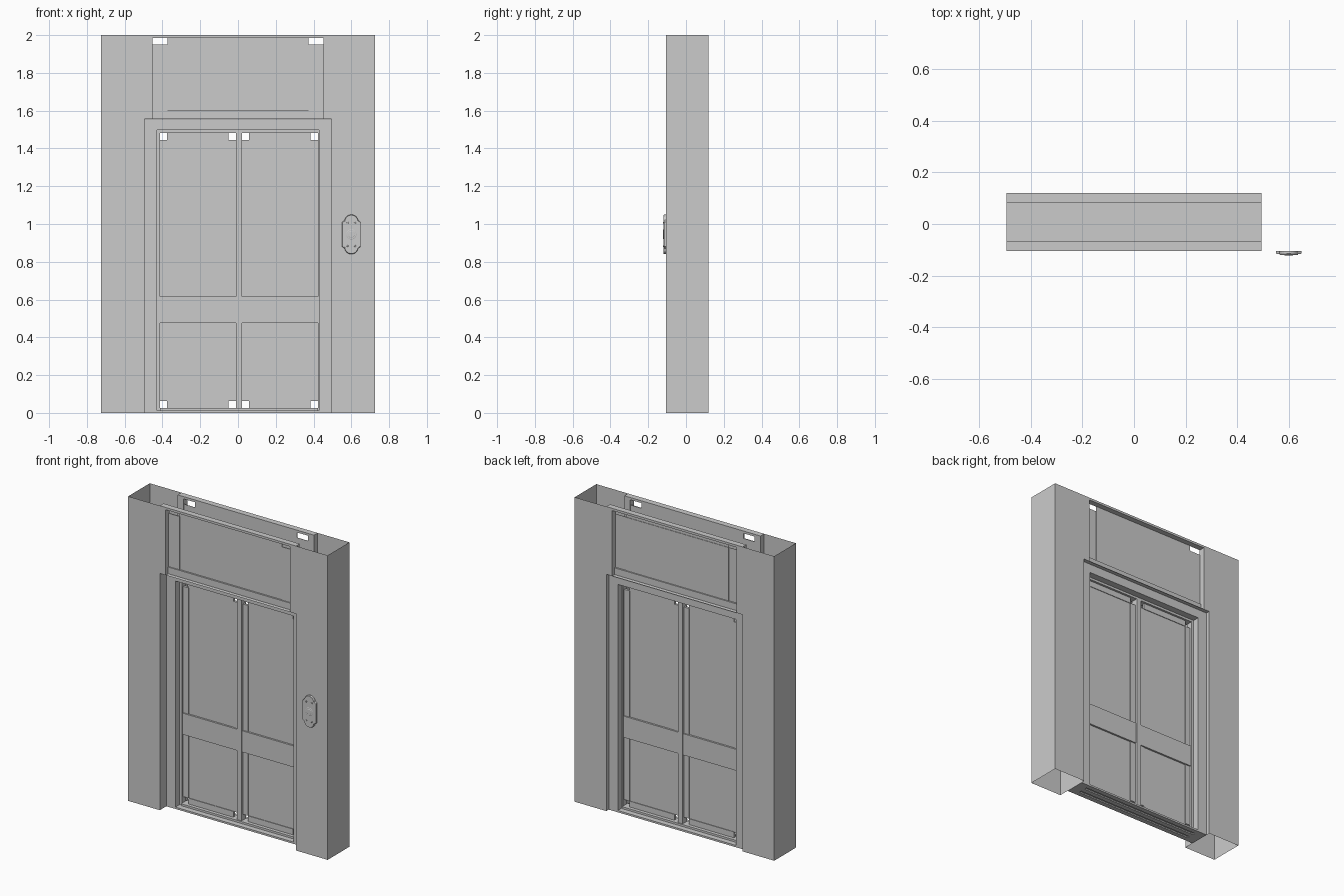
import bpy, bmesh, math

if "Cube" in bpy.data.objects:
    bpy.data.objects.remove(bpy.data.objects["Cube"])

YC = 0.0075          # middle plane of the wall
D = 0.1125           # half depth of the wall
OX, OZ = 0.495, 1.555   # doorway half width and height
FX, FZ = 0.452, 1.985   # upper fascia half width and top

grey = bpy.data.materials.new("plain_grey")
grey.diffuse_color = (0.6, 0.6, 0.6, 1)
grey.use_nodes = True
grey.node_tree.nodes["Principled BSDF"].inputs["Base Color"].default_value = grey.diffuse_color


def finish(name, bm):
    me = bpy.data.meshes.new(name)
    bm.to_mesh(me)
    bm.free()
    me.materials.append(grey)
    ob = bpy.data.objects.new(name, me)
    bpy.context.collection.objects.link(ob)
    return ob


def add_box(bm, x0, x1, y0, y1, z0, z1):
    v = [bm.verts.new((x, y, z)) for z in (z0, z1)
         for x, y in ((x0, y0), (x1, y0), (x1, y1), (x0, y1))]
    for f in ((3, 2, 1, 0), (4, 5, 6, 7), (0, 1, 5, 4),
              (1, 2, 6, 5), (2, 3, 7, 6), (3, 0, 4, 7)):
        bm.faces.new([v[i] for i in f])


def boxes(name, items):
    bm = bmesh.new()
    for b in items:
        add_box(bm, *b)
    return finish(name, bm)


def quad(bm, pts, towards):
    f = bm.faces.new([bm.verts.new(p) for p in pts])
    f.normal_update()
    if f.normal.dot(towards) < 0:
        f.normal_flip()


def prism(name, outline, y0, y1, inset=0.0):
    """Extrude an (x, z) outline towards the front, with a chamfered rim."""
    bm = bmesh.new()
    cx = sum(p[0] for p in outline) / len(outline)
    cz = sum(p[1] for p in outline) / len(outline)
    rings = []
    for y, k in ((y0, 0), (y0 + (y1 - y0) * 0.7, 0), (y1, inset)):
        rings.append([bm.verts.new((cx + (x - cx) * (1 - k), y, cz + (z - cz) * (1 - k)))
                      for x, z in outline])
    n = len(outline)
    for a, b in zip(rings, rings[1:]):
        for i in range(n):
            bm.faces.new((a[i], a[(i + 1) % n], b[(i + 1) % n], b[i]))
    bm.faces.new(rings[0])
    bm.faces.new(rings[-1])
    bmesh.ops.recalc_face_normals(bm, faces=bm.faces)
    return finish(name, bm)


def circle(cx, cz, r, n):
    return [(cx + r * math.cos(2 * math.pi * i / n), cz + r * math.sin(2 * math.pi * i / n))
            for i in range(n)]


# hollow wall, open at the top and bottom
bm = bmesh.new()
y0, y1 = YC - D, YC + D
for m in (-1, 1):
    for s in (-1, 1):
        y = YC + s * D
        quad(bm, [(m * .725, y, 0), (m * OX, y, 0), (m * OX, y, 2), (m * .725, y, 2)], (0, s, 0))
    quad(bm, [(m * .725, y0, 0), (m * .725, y1, 0), (m * .725, y1, 2), (m * .725, y0, 2)], (m, 0, 0))
    quad(bm, [(m * OX, y0, 0), (m * OX, y1, 0), (m * OX, y1, OZ), (m * OX, y0, OZ)], (-m, 0, 0))
quad(bm, [(-OX, y0, OZ), (OX, y0, OZ), (OX, y1, OZ), (-OX, y1, OZ)], (0, 0, -1))
bmesh.ops.remove_doubles(bm, verts=bm.verts, dist=1e-5)
finish("wall", bm)

# fascia slab above the doorway, on both sides
T = 0.0385
for s, side, strip, panel in ((-1, "front", 0.031, 0.035), (1, "back", 0.035, 0.032)):
    def slab(x0, x1, d0, d1, z0, z1):
        ya, yb = sorted((YC + s * (D - d0), YC + s * (D - d1)))
        return (x0, x1, ya, yb, z0, z1)
    back = 0.037
    boxes(side + "_fascia_frame", [
        slab(-OX, OX, 0, T, FZ, 2),
        slab(-OX, -FX, 0, T, OZ, FZ),
        slab(FX, OX, 0, T, OZ, FZ)])
    boxes(side + "_fascia_panel", [
        slab(-FX, FX, 0.024, back, OZ + 0.001, 1.6),      # bottom band
        slab(-0.372, 0.372, panel, back, 1.6, 1.95),      # panel
        slab(-0.372, 0.372, strip, back, 1.95, FZ),       # top strip
        slab(-FX, -0.372, strip, back, 1.6, 1.95),        # side strips
        slab(0.372, FX, strip, back, 1.6, 1.95)])

# door frame, set nearer to the back of the wall
JX, JZ = 0.429, 1.497
DC = 0.029
f0, f1 = DC - 0.066, DC + 0.066
boxes("door_frame", [
    (-OX + .001, -JX, f0, f1, 0, OZ - .001),
    (JX, OX - .001, f0, f1, 0, OZ - .001),
    (-JX, JX, f0, f1, JZ, OZ - .001)])

# door stop with centre post
t = 0.022
boxes("door_stop", [
    (-JX, -0.413, DC - t, DC + t, 0.012, JZ),
    (0.423, JX, DC - t, DC + t, 0.012, JZ),
    (-0.413, 0.423, DC - t, DC + t, 1.482, JZ),
    (-0.011, 0.021, DC - t, DC + t, 0.025, 1.482)])

# sill with grooves underneath
sill = [(-JX, JX, f0, f1, 0.008, 0.012),
        (-0.413, 0.423, DC - 0.03, DC + 0.03, 0.012, 0.025)]
for c in (-0.05, 0, 0.05):
    sill.append((-JX, JX, DC + c - 0.016, DC + c + 0.016, 0, 0.008))
boxes("sill", sill)

# two door leaves with open corners and a middle rail
for name, x in (("left_door", -0.413), ("right_door", 0.021)):
    w, e = 0.402, 0.038
    zb, zt = 0.025, 1.482
    p, r, b = 0.004, 0.008, 0.016
    items = [(x + e, x + w - e, DC - p, DC + p, zb + e, zt - e),
             (x, x + w, DC - b, DC + b, 0.475, 0.615)]
    for z in (zb, zt - e):
        items.append((x + e, x + w - e, DC - r, DC + r, z, z + e))
    for xs in (x, x + w - e):
        items.append((xs, xs + e, DC - r, DC + r, zb + e, zt - e))
    boxes(name, items)

# call button plate
PX, PZ, FY = 0.6, 0.945, YC - D
capsule = []
for i in range(26):
    a = math.pi * (i % 13) / 12 + (math.pi if i > 12 else 0)
    capsule.append((PX + 0.036 * math.cos(a),
                    PZ + (0.069 if i < 13 else -0.069) + 0.036 * math.sin(a)))
wings = [(PX + sx * x, PZ + sz * z) for sx, sz, pts in (
    (1, 1, ((0.049, 0.065), (0.036, 0.075))), (-1, 1, ((0.036, 0.075), (0.049, 0.065))),
    (-1, -1, ((0.049, 0.065), (0.036, 0.075))), (1, -1, ((0.036, 0.075), (0.049, 0.065))))
    for x, z in pts]
prism("button_plate_wings", wings, FY, FY - 0.012, 0.03)
prism("button_plate", capsule, FY, FY - 0.0145, 0.03)
prism("call_button_ring", circle(PX, PZ, 0.027, 20), FY - 0.012, FY - 0.0155, 0.08)
prism("call_button", circle(PX, PZ, 0.018, 16), FY - 0.013, FY - 0.0165, 0.1)
for i, (sx, sz) in enumerate(((-1, -1), (1, -1), (-1, 1), (1, 1))):
    prism("plate_screw_%d" % (i + 1), circle(PX + sx * 0.02, PZ + sz * 0.062, 0.005, 8),
          FY - 0.013, FY - 0.0155, 0.2)
